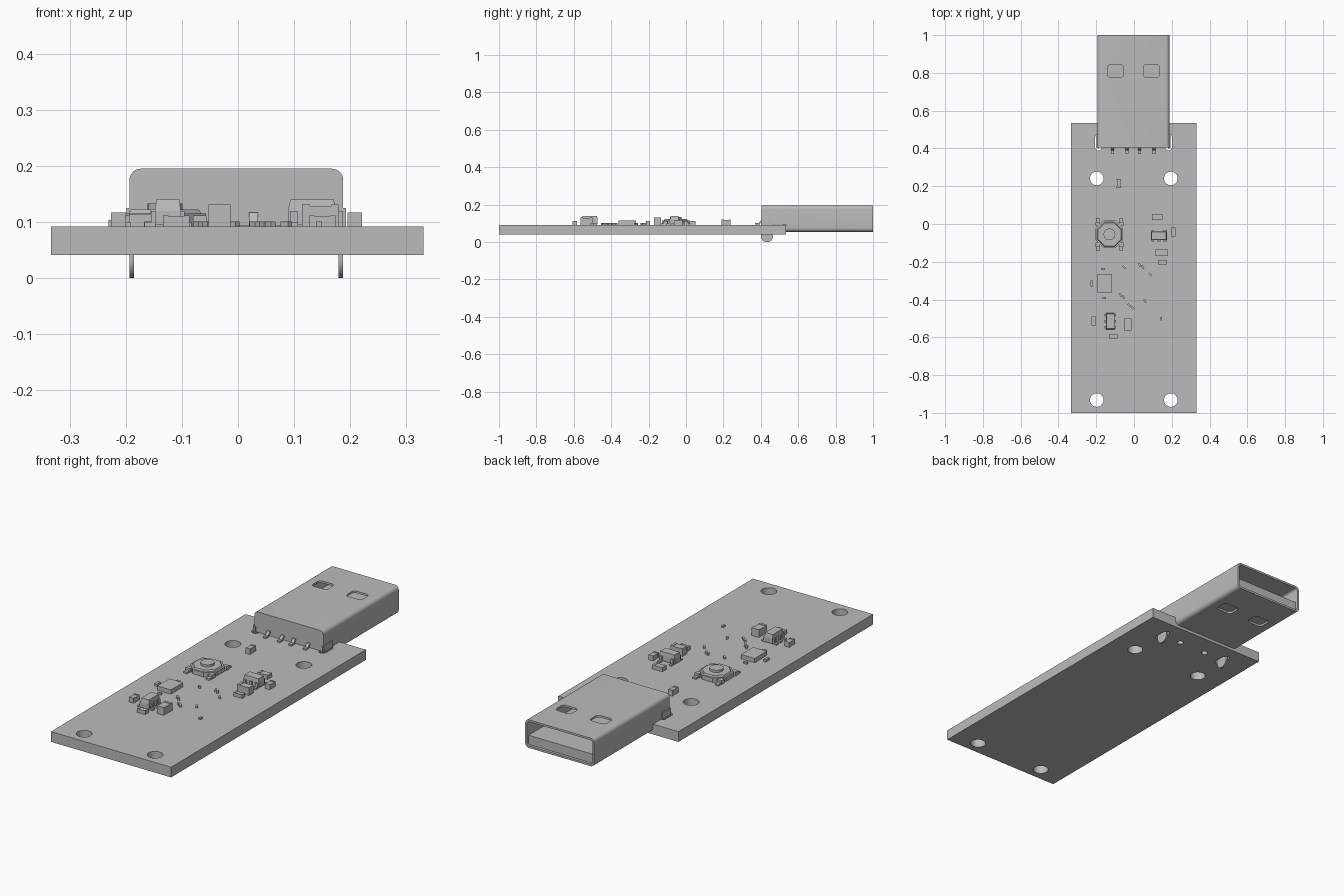
import bpy, bmesh
from math import pi, cos, sin, radians
from mathutils import Matrix, Vector

if "Cube" in bpy.data.objects:
    bpy.data.objects.remove(bpy.data.objects["Cube"])

grey = bpy.data.materials.new("plain grey")
grey.use_nodes = True
grey.diffuse_color = (0.5, 0.5, 0.5, 1)
grey.node_tree.nodes["Principled BSDF"].inputs["Base Color"].default_value = (0.5, 0.5, 0.5, 1)

BOARD_LOW, BOARD_TOP = 0.041, 0.092
SHELL_X = -0.003


def finish(name, bm, smooth=False):
    bmesh.ops.recalc_face_normals(bm, faces=bm.faces[:])
    mesh = bpy.data.meshes.new(name)
    bm.to_mesh(mesh)
    bm.free()
    mesh.materials.append(grey)
    obj = bpy.data.objects.new(name, mesh)
    bpy.context.collection.objects.link(obj)
    if smooth:
        select(obj)
        bpy.ops.object.shade_smooth_by_angle(angle=radians(35))
    return obj


def select(obj):
    bpy.ops.object.select_all(action='DESELECT')
    obj.select_set(True)
    bpy.context.view_layer.objects.active = obj


def prism(name, outline, axis, low, high, smooth=False, taper=1.0):
    """Extrude a 2D outline along x, y or z."""
    place = {'x': lambda a, b, t: (t, a, b),
             'y': lambda a, b, t: (a, t, b),
             'z': lambda a, b, t: (a, b, t)}[axis]
    n = len(outline)
    ca = sum(p[0] for p in outline) / n
    cb = sum(p[1] for p in outline) / n
    bm = bmesh.new()
    start = [bm.verts.new(place(a, b, low)) for a, b in outline]
    end = [bm.verts.new(place(ca + (a - ca) * taper, cb + (b - cb) * taper, high))
           for a, b in outline]
    bm.faces.new(start)
    bm.faces.new(end[::-1])
    for i in range(n):
        j = (i + 1) % n
        bm.faces.new((start[i], start[j], end[j], end[i]))
    return finish(name, bm, smooth)


def rounded(cx, cy, w, h, r, steps=6):
    """Rounded rectangle outline."""
    pts = []
    for k, (sx, sy) in enumerate(((1, 1), (-1, 1), (-1, -1), (1, -1))):
        for i in range(steps + 1):
            a = (k + i / steps) * pi / 2
            pts.append((cx + sx * (w / 2 - r) + r * cos(a),
                        cy + sy * (h / 2 - r) + r * sin(a)))
    return pts


def circle(cx, cy, r, n=32, turn=0.0):
    return [(cx + r * cos(2 * pi * i / n + turn), cy + r * sin(2 * pi * i / n + turn))
            for i in range(n)]


def box(name, x, y, w, d, low, high, turn=0):
    bm = bmesh.new()
    bmesh.ops.create_cube(bm, size=1)
    bm.transform(Matrix.Translation((x, y, (low + high) / 2))
                 @ Matrix.Rotation(radians(turn), 4, 'Z')
                 @ Matrix.Diagonal((w, d, high - low, 1)))
    return finish(name, bm)


def cut(obj, cutters):
    for c in cutters:
        mod = obj.modifiers.new("cut", 'BOOLEAN')
        mod.operation = 'DIFFERENCE'
        mod.solver = 'EXACT'
        mod.object = c
        select(obj)
        bpy.ops.object.modifier_apply(modifier=mod.name)
        bpy.data.objects.remove(c)
    select(obj)
    bpy.ops.object.shade_smooth_by_angle(angle=radians(35))


# Circuit board with mounting holes, leg slots and peg holes
board = box("circuit_board", -0.001, -0.2325, 0.664, 1.535, BOARD_LOW, BOARD_TOP)
drills = [prism("drill", circle(x, y, 0.036), 'z', 0, 0.2)
          for x in (-0.197, 0.195) for y in (-0.932, 0.241)]
drills += [prism("drill", circle(SHELL_X + s * 0.076, 0.432, 0.015, 20), 'z', 0, 0.2)
           for s in (-1, 1)]
drills += [prism("drill", rounded(SHELL_X + s * 0.186, 0.432, 0.036, 0.085, 0.0178), 'z', 0, 0.2)
           for s in (-1, 1)]
cut(board, drills)

# Plug shell: closed at the board end, open at the tip
shell = prism("plug_shell", rounded(SHELL_X, 0.125, 0.381, 0.14, 0.02), 'y', 0.405, 1.0)
cutters = [prism("cavity", rounded(SHELL_X, 0.125, 0.361, 0.12, 0.012), 'y', 0.44, 1.1),
           box("board_gap", 0, 0.435, 1, 0.2, 0, BOARD_TOP + 0.001)]
cutters += [prism("window", rounded(SHELL_X + s * 0.095, 0.81, 0.086, 0.068, 0.018), 'z', 0, 0.3)
            for s in (-1, 1)]
cut(shell, cutters)
box("plug_tongue", SHELL_X, 0.755, 0.358, 0.47, 0.067, 0.112)
box("plug_core", SHELL_X, 0.49, 0.358, 0.1, 0.096, 0.183)

# Shell legs through the board
for side, x in (("right", -0.1935), ("left", 0.1795)):
    arc = [(0.433 + 0.033 * cos(a), 0.033 + 0.033 * sin(a))
           for a in (pi + pi * i / 16 for i in range(17))]
    prism(side + "_shell_leg", arc + [(0.466, 0.12), (0.4, 0.12)], 'x', x, x + 0.008, True)
    box(side + "_shell_tab", SHELL_X + (0.192 if x > 0 else -0.192), 0.436, 0.007, 0.065,
        BOARD_TOP, 0.125)

# Bent contact pins
bend = [(0.42, 0.117), (0.4, 0.117), (0.388, 0.101), (0.37, 0.101),
        (0.37, 0.093), (0.393, 0.093), (0.405, 0.108), (0.42, 0.108)]
for i, x in enumerate((-0.113, -0.036, 0.028, 0.107)):
    prism(f"contact_pin_{i + 1}", bend, 'x', x - 0.008, x + 0.008)

# Push button: octagonal body, rim, plunger and four feet
bx, by = -0.13, -0.055
prism("button_base", circle(bx, by, 0.079, 8, pi / 8), 'z', BOARD_TOP + 0.002, 0.115)
prism("button_cover", circle(bx, by, 0.07, 8, pi / 8), 'z', 0.115, 0.122, taper=0.94)
prism("button_plunger", circle(bx, by, 0.031), 'z', 0.122, 0.133, True)
for sx in (-1, 1):
    for sy in (-1, 1):
        box("button_foot", bx + sx * 0.062, by + sy * 0.072, 0.018, 0.03, BOARD_TOP, 0.1)
        box("button_arm", bx + sx * 0.062, by + sy * 0.055, 0.024, 0.022, BOARD_TOP, 0.112)


# Small leaded chips
def chip(name, x, y, turn, feet):
    w, d = (0.086, 0.046) if turn == 0 else (0.046, 0.086)
    low = [(x - w / 2, y - d / 2), (x + w / 2, y - d / 2),
           (x + w / 2, y + d / 2), (x - w / 2, y + d / 2)]
    prism(name + "_lower", low, 'z', 0.096, 0.12)
    prism(name + "_upper", low, 'z', 0.12, 0.14, taper=0.9)
    rot = Matrix.Rotation(radians(turn), 3, 'Z')
    for along, side in feet:
        for reach, low_z, high_z, length in ((0.034, BOARD_TOP, 0.099, 0.016),
                                             (0.026, BOARD_TOP, 0.12, 0.008)):
            p = rot @ Vector((along, side * reach, 0))
            box(name + "_foot", x + p.x, y + p.y, 0.014, length, low_z, high_z, turn)


chip("regulator_chip", 0.132, -0.062, 0, [(-0.032, 1), (0.032, 1)] + [(a, -1) for a in (-0.032, 0, 0.032)])
chip("sensor_chip", -0.125, -0.515, 90, [(a, s) for a in (-0.032, 0, 0.032) for s in (-1, 1)])


# Two-ended parts with raised end caps
def end_capped(name, x, y, w, d, top):
    long_x = w > d
    box(name + "_body", x, y, w * (0.98 if not long_x else 0.9),
        d * (0.98 if long_x else 0.9), BOARD_TOP, top - 0.002)
    for s in (-1, 1):
        if long_x:
            box(name + "_cap", x + s * w * 0.4, y, w * 0.2, d, BOARD_TOP, top)
        else:
            box(name + "_cap", x, y + s * d * 0.4, w, d * 0.2, BOARD_TOP, top)


for i, part in enumerate(((0.122, 0.036, 0.056, 0.032, 0.113), (0.208, -0.042, 0.026, 0.046, 0.117),
                          (-0.213, -0.514, 0.026, 0.046, 0.117), (0.147, -0.152, 0.066, 0.036, 0.131),
                          (-0.033, -0.532, 0.039, 0.066, 0.131), (0.15, -0.204, 0.047, 0.022, 0.112),
                          (-0.11, -0.595, 0.047, 0.024, 0.112), (-0.08, 0.215, 0.023, 0.048, 0.12))):
    end_capped(f"capacitor_{i + 1}", *part)

# Flat square chip and the side resistor
box("flat_chip_base", -0.155, -0.314, 0.074, 0.094, BOARD_TOP, 0.098)
box("flat_chip", -0.155, -0.314, 0.076, 0.096, 0.098, 0.114)
box("side_resistor", -0.224, -0.315, 0.013, 0.03, BOARD_TOP, 0.104)

# Tiny resistors scattered around the flat chip
for x, y, turn in ((-0.164, -0.237, 90), (-0.158, -0.391, 90), (-0.053, -0.229, 45),
                   (0.03, -0.217, 30), (0.046, -0.227, 30), (0.086, -0.267, 45),
                   (-0.071, -0.376, 30), (-0.055, -0.387, 30), (-0.025, -0.43, 45),
                   (-0.008, -0.443, 45), (0.058, -0.408, 30), (0.144, -0.501, 0)):
    box("tiny_resistor", x, y, 0.01, 0.019, BOARD_TOP, 0.101, turn)
